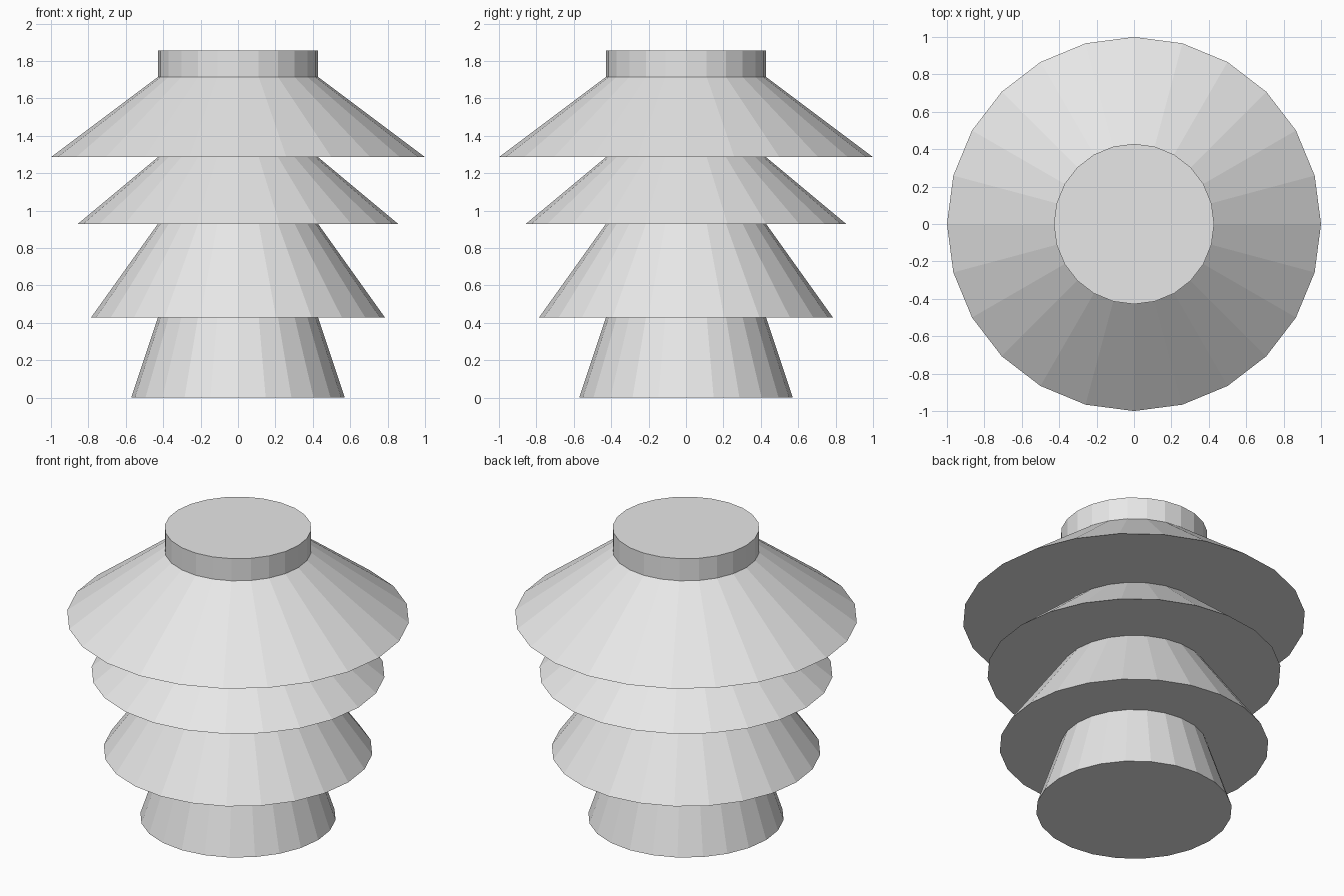
import bpy
import bmesh
from mathutils import Matrix

cube = bpy.data.objects.get("Cube")
if cube:
    bpy.data.objects.remove(cube, do_unlink=True)

# One plain grey for every part
grey = bpy.data.materials.new("light grey")
grey.use_nodes = True
colour = (0.8, 0.8, 0.8, 1.0)
grey.diffuse_color = colour
grey.node_tree.nodes["Principled BSDF"].inputs["Base Color"].default_value = colour

SIDES = 24
UNIT = 1 / 7      # all radii and heights are multiples of this
NECK = 3.0        # shared top radius of every tier


def tier(name, base_radius, bottom, top):
    """Closed, flat-shaded cone frustum narrowing to the neck radius."""
    bm = bmesh.new()
    bmesh.ops.create_cone(
        bm, cap_ends=True, segments=SIDES,
        radius1=base_radius * UNIT, radius2=NECK * UNIT,
        depth=(top - bottom) * UNIT,
        matrix=Matrix.Translation((0, 0, (bottom + top) / 2 * UNIT)))
    mesh = bpy.data.meshes.new(name)
    bm.to_mesh(mesh)
    bm.free()
    mesh.materials.append(grey)
    obj = bpy.data.objects.new(name, mesh)
    bpy.context.collection.objects.link(obj)


# Stacked from the ground up: name, base radius, bottom, top
tier("base_tier", 4.0, 0.0, 3.0)
tier("lower_skirt", 5.5, 3.0, 6.5)
tier("middle_skirt", 6.0, 6.5, 9.0)
tier("upper_skirt", 7.0, 9.0, 12.0)
tier("top_cap", NECK, 12.0, 13.0)
